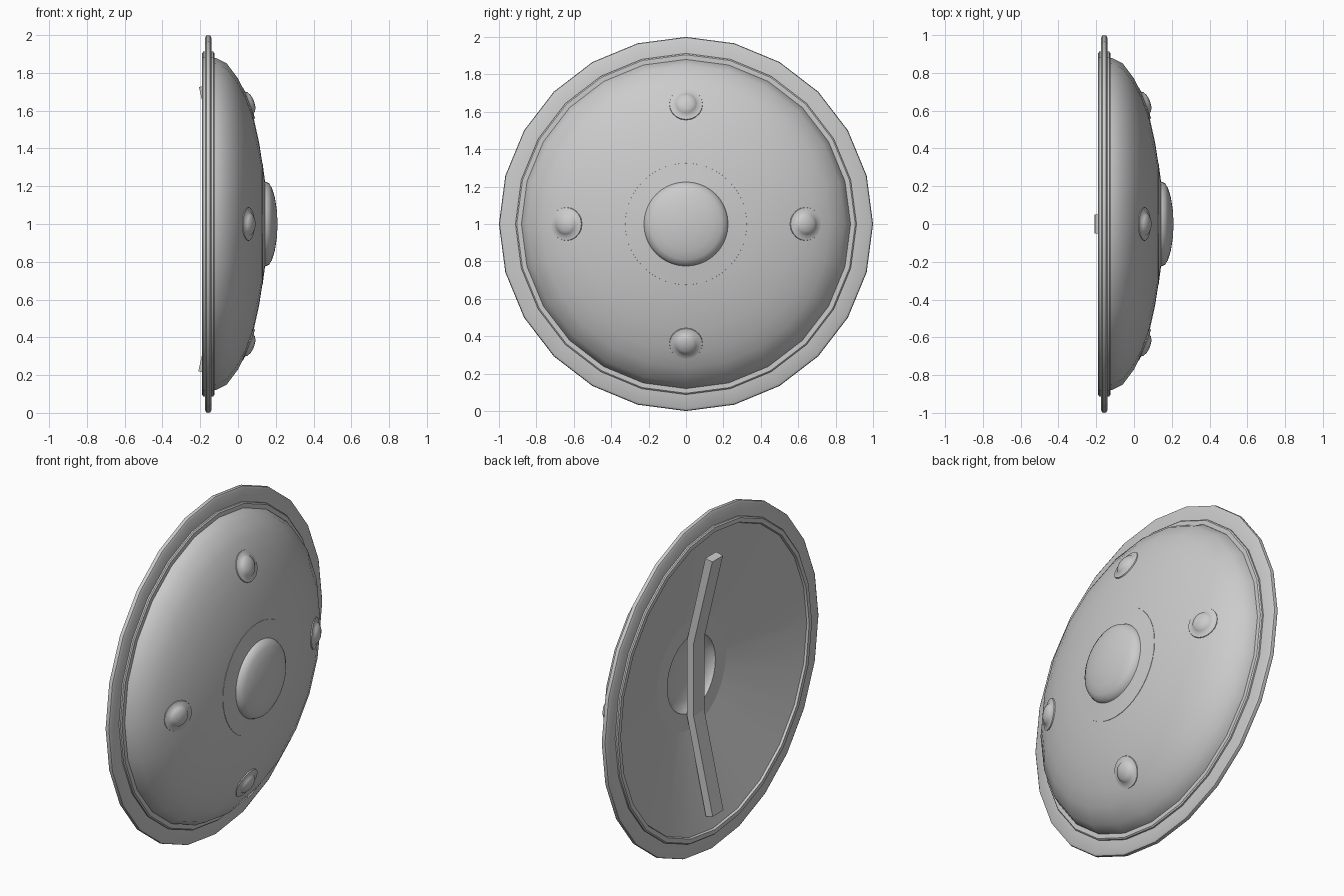
import bpy, bmesh
from math import sin, cos, pi
from mathutils import Matrix, Vector

if "Cube" in bpy.data.objects:
    bpy.data.objects.remove(bpy.data.objects["Cube"])


def finish(name, bm, angle):
    bmesh.ops.remove_doubles(bm, verts=bm.verts, dist=1e-5)
    bmesh.ops.recalc_face_normals(bm, faces=bm.faces)
    me = bpy.data.meshes.new(name)
    bm.to_mesh(me)
    bm.free()
    ob = bpy.data.objects.new(name, me)
    bpy.context.collection.objects.link(ob)
    bpy.ops.object.select_all(action='DESELECT')
    ob.select_set(True)
    bpy.context.view_layer.objects.active = ob
    if angle:
        bpy.ops.object.shade_smooth_by_angle(angle=angle)
    return ob


def lathe(name, profile, segs, closed=False, angle=0.6, matrix=Matrix.Translation((0, 0, 1))):
    """Spin (x, radius) points around the x axis."""
    bm = bmesh.new()
    rings = []
    for i in range(segs):
        a = 2 * pi * i / segs
        rings.append([bm.verts.new(matrix @ Vector((x, r * sin(a), r * cos(a)))) for x, r in profile])
    n = len(profile)
    for i in range(segs):
        p, q = rings[i], rings[(i + 1) % segs]
        for j in range(n if closed else n - 1):
            k = (j + 1) % n
            vs = [p[j]]
            if profile[j][1] > 0:
                vs.append(q[j])
            if profile[k][1] > 0:
                vs.append(q[k])
            vs.append(p[k])
            bm.faces.new(vs)
    return finish(name, bm, angle)


# Domed front
lathe("shield_dome", [(-0.15, 0.885), (-0.115, 0.878), (-0.06, 0.85), (0.0, 0.77), (0.04, 0.69),
                      (0.08, 0.575), (0.112, 0.43), (0.132, 0.30), (0.145, 0.15), (0.147, 0)],
      24, angle=0.7)

# Conical hollow back with a flat collar and a grip recess
lathe("shield_back", [(-0.18, 0.885), (-0.035, 0.325)], 24)
lathe("back_collar", [(-0.035, 0.33), (-0.035, 0.225)], 32)
lathe("grip_recess", [(-0.035, 0.225), (-0.012, 0.215), (0.008, 0.17), (0.022, 0.09), (0.027, 0)],
      32, angle=1.2)

# Thin outer rim with a rounded edge
lathe("outer_rim", [(-0.175, 0.88), (-0.175, 0.985), (-0.168, 0.997), (-0.158, 1.0),
                    (-0.147, 0.997), (-0.14, 0.985), (-0.14, 0.88)], 24, True)

# Thicker inner rim band
lathe("inner_band", [(-0.19, 0.88), (-0.19, 0.905), (-0.184, 0.912), (-0.131, 0.912),
                     (-0.125, 0.905), (-0.125, 0.875), (-0.18, 0.875)], 24, True)

# Central boss with its flange
lathe("boss", [(0.115, 0.327), (0.13, 0.325), (0.143, 0.225), (0.150, 0.222), (0.164, 0.216),
               (0.180, 0.19), (0.194, 0.145), (0.205, 0.08), (0.21, 0)], 40, angle=0.7)

# Four rivets tilted to the dome surface
for i in range(4):
    m = (Matrix.Translation((0, 0, 1)) @ Matrix.Rotation(i * pi / 2, 4, 'X')
         @ Matrix.Translation((0.054, 0, 0.64)) @ Matrix.Rotation(-0.37, 4, 'Y'))
    lathe(f"rivet_{i + 1}", [(-0.004, 0.09), (0.004, 0.088), (0.007, 0.062), (0.017, 0.055),
                             (0.028, 0.035), (0.033, 0)], 20, angle=0.9, matrix=m)

# Bent grip bar across the back
path = [(-0.21, 0.22), (-0.085, 0.78), (-0.085, 1.21), (-0.207, 1.725)]
t, w = 0.045, 0.05
bm = bmesh.new()
rows = []
for i, (x, z) in enumerate(path):
    lift = 0.01 if i == 0 else (0.01 if i == 3 else 0)
    zi = z - lift if i == 0 else z + lift
    rows.append([bm.verts.new(c) for c in ((x, -w, z), (x, w, z), (x + t, w, zi), (x + t, -w, zi))])
for a, b in zip(rows, rows[1:]):
    for j in range(4):
        k = (j + 1) % 4
        bm.faces.new((a[j], a[k], b[k], b[j]))
bm.faces.new(rows[0])
bm.faces.new(rows[-1])
finish("grip_bar", bm, 0)
